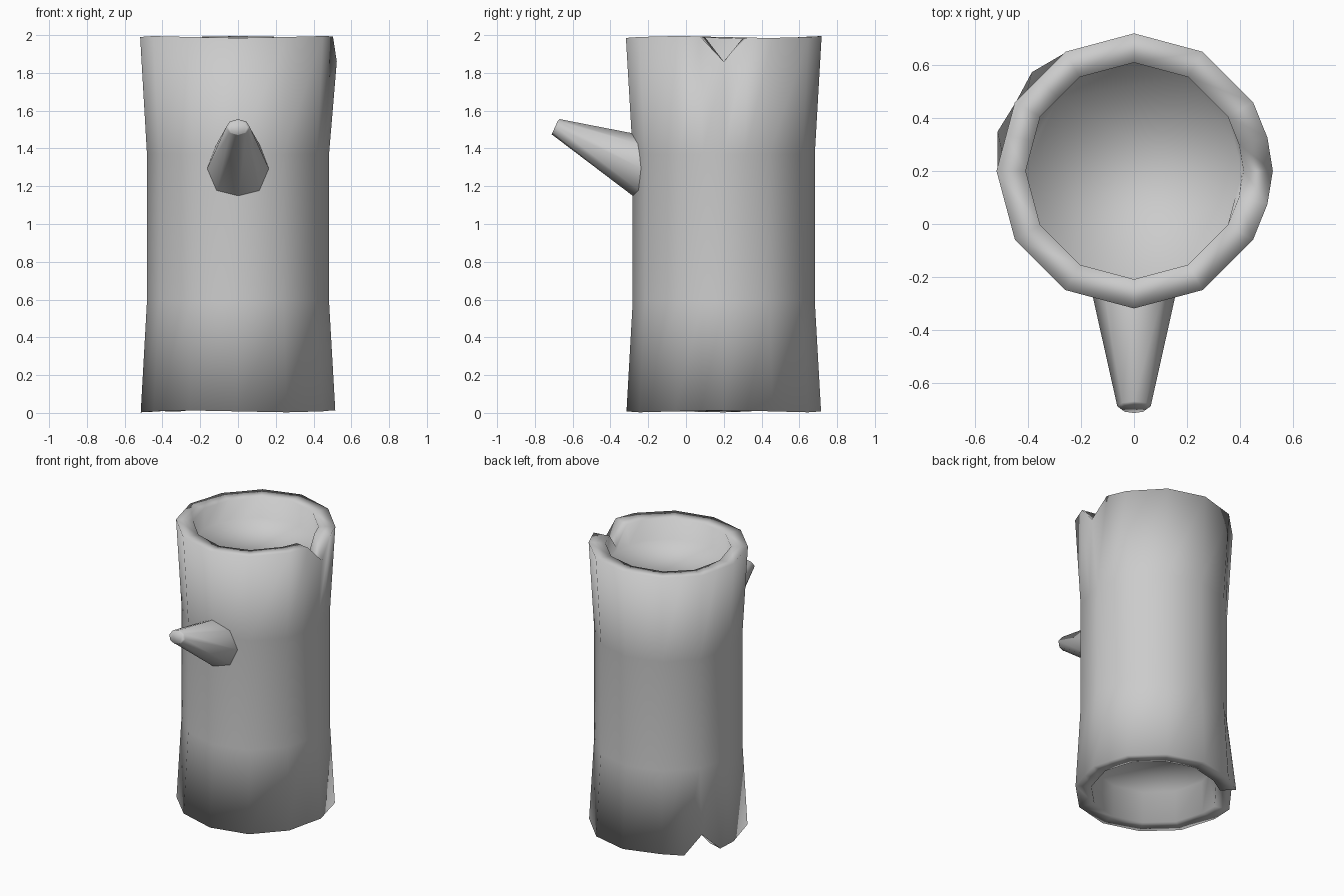
import bpy, bmesh, math

if "Cube" in bpy.data.objects:
    bpy.data.objects.remove(bpy.data.objects["Cube"])

CY = 0.2                       # trunk axis sits behind the origin
TOP_NOTCH, LOW_NOTCH = 0, 150  # notch directions in degrees
angles = sorted([i * 30 for i in range(12)] + [14, 346, 136, 164])


def finish(bm, name):
    me = bpy.data.meshes.new(name)
    bm.to_mesh(me)
    bm.free()
    for p in me.polygons:
        p.use_smooth = True
    ob = bpy.data.objects.new(name, me)
    bpy.context.collection.objects.link(ob)
    return ob


def loft(bm, rings, cap_start=True):
    loops = [[bm.verts.new(p) for p in ring] for ring in rings]
    for a, b in zip(loops, loops[1:]):
        n = len(a)
        for i in range(n):
            bm.faces.new((a[i], a[(i + 1) % n], b[(i + 1) % n], b[i]))
    if cap_start:
        bm.faces.new(loops[0][::-1])
    bm.faces.new(loops[-1])


def trunk_ring(r, z, end=None):
    pts = []
    for a in angles:
        rr, zz = r, z
        if a % 30:             # extra columns lie on the 12-gon sides
            rr = r * math.cos(math.radians(15)) / math.cos(math.radians(a % 30 - 15))
        if end == 'top':
            zz += 0.005 * math.cos(math.radians(3 * a + 90))
            if a == TOP_NOTCH:
                zz, rr = 1.86, r + 0.005
            elif a in (14, 346):
                rr = r
        if end == 'low':
            zz += 0.005 * math.cos(math.radians(3 * a))
            if a == LOW_NOTCH:
                zz = 0.13
            elif a in (136, 164):
                rr, zz = r + 0.02, 0.008
        t = math.radians(a)
        pts.append((rr * math.cos(t), CY + rr * math.sin(t), zz))
    return pts


# hollow-ended trunk: lower recess, outer bark, upper recess
bm = bmesh.new()
loft(bm, [
    trunk_ring(0.405, 0.24),
    trunk_ring(0.41, 0.014, 'low'),
    trunk_ring(0.515, 0.008, 'low'),
    trunk_ring(0.482, 0.59),
    trunk_ring(0.482, 1.37),
    trunk_ring(0.518, 1.99, 'top'),
    trunk_ring(0.408, 1.985, 'top'),
    trunk_ring(0.408, 1.84),
])
finish(bm, "hollow_log")


# broken branch stub on the front
def stub_ring(y_top, y_low, z_top, z_low, half):
    pts = []
    for i in range(8):
        t = math.radians(i * 45)
        f = (1 + math.sin(t)) / 2
        pts.append((half * math.cos(t), y_low + (y_top - y_low) * f,
                    z_low + (z_top - z_low) * f))
    return pts


bm = bmesh.new()
loft(bm, [
    stub_ring(-0.23, -0.23, 1.47, 1.11, 0.165),
    stub_ring(-0.668, -0.705, 1.555, 1.47, 0.063),
    stub_ring(-0.678, -0.712, 1.548, 1.472, 0.05),
], cap_start=False)
finish(bm, "branch_stub")
